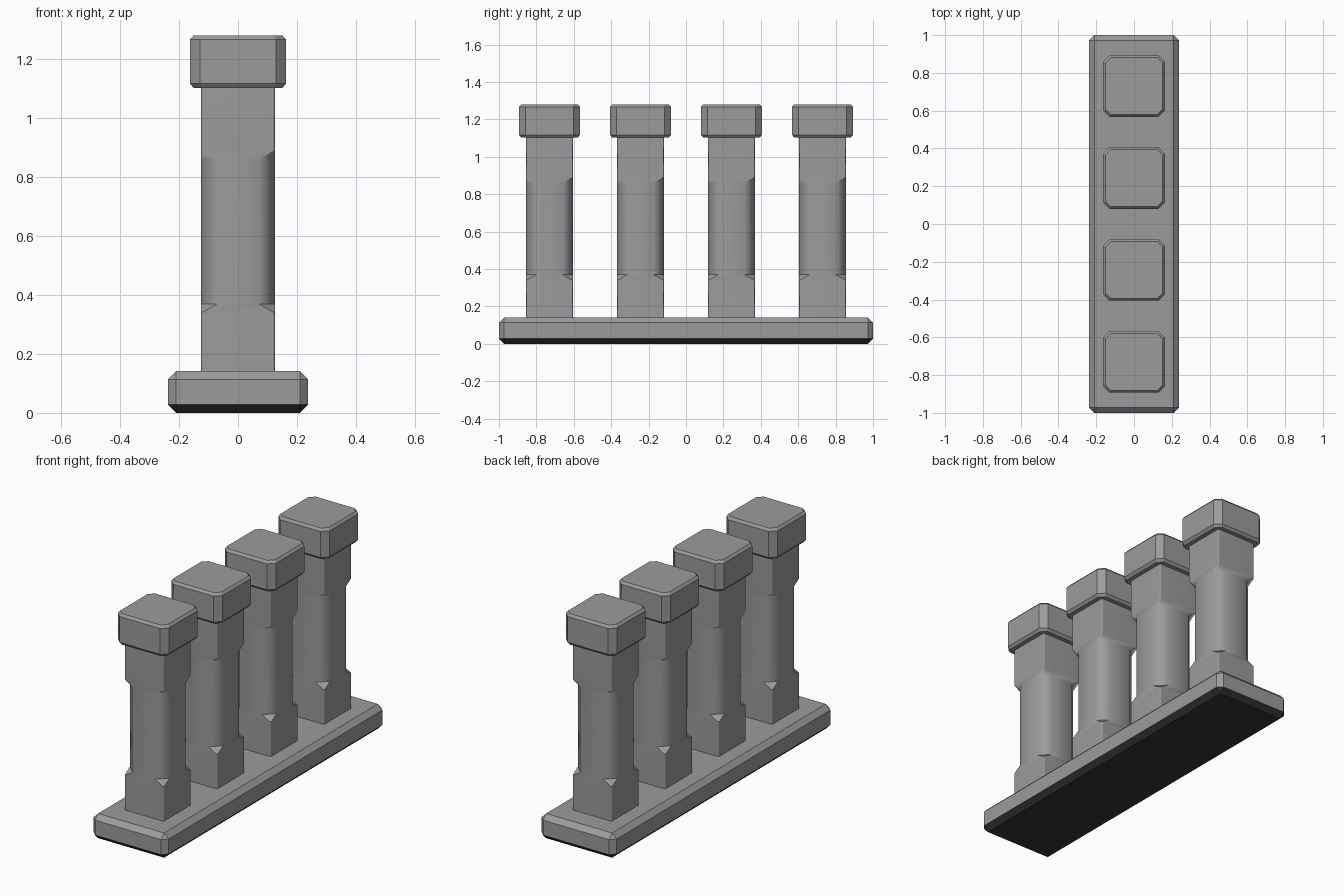
import bpy
import bmesh

cube = bpy.data.objects.get("Cube")
if cube:
    bpy.data.objects.remove(cube, do_unlink=True)


def make_material(name, value):
    mat = bpy.data.materials.new(name)
    mat.use_nodes = True
    colour = (value, value, value, 1)
    mat.diffuse_color = colour
    mat.node_tree.nodes["Principled BSDF"].inputs["Base Color"].default_value = colour
    return mat


stone = make_material("grey stone", 0.33)
dark = make_material("dark underside", 0.035)


def add_object(name, bm, materials):
    bmesh.ops.recalc_face_normals(bm, faces=bm.faces[:])
    mesh = bpy.data.meshes.new(name)
    bm.to_mesh(mesh)
    bm.free()
    for mat in materials:
        mesh.materials.append(mat)
    obj = bpy.data.objects.new(name, mesh)
    bpy.context.collection.objects.link(obj)
    return obj


def chamfered_stack(rings):
    """Loft square sections with cut corners: (height, half width, corner cut)."""
    bm = bmesh.new()
    loops = []
    for z, h, c in rings:
        k = h - c
        outline = [(h, -k), (h, k), (k, h), (-k, h),
                   (-h, k), (-h, -k), (-k, -h), (k, -h)]
        loops.append([bm.verts.new((x, y, z)) for x, y in outline])
    for low, high in zip(loops, loops[1:]):
        for i in range(len(low)):
            j = (i + 1) % len(low)
            bm.faces.new((low[i], low[j], high[j], high[i]))
    bm.faces.new(loops[0])
    bm.faces.new(loops[-1])
    return bm


# Base plinth with bevelled edges and a dark underside
bm = bmesh.new()
bmesh.ops.create_cube(bm, size=1)
bmesh.ops.scale(bm, vec=(0.476, 2.0, 0.142), verts=bm.verts[:])
bmesh.ops.translate(bm, vec=(0, 0, 0.071), verts=bm.verts[:])
bmesh.ops.bevel(bm, geom=bm.edges[:], offset=0.028, segments=1,
                affect='EDGES', profile=0.5)
bm.normal_update()
for face in bm.faces:
    face.material_index = 1 if face.normal.z < -0.3 else 0
add_object("base_plinth", bm, [stone, dark])

# Column shaft: nearly square ends, stopped chamfers in the middle
SHAFT = [(0.14, 0.126, 0.007), (0.342, 0.126, 0.007), (0.37, 0.126, 0.055),
         (0.86, 0.126, 0.055), (0.89, 0.126, 0.007), (1.107, 0.126, 0.007)]
# Capital block
CAPITAL = [(1.103, 0.151, 0.028), (1.118, 0.163, 0.034),
           (1.267, 0.163, 0.034), (1.281, 0.151, 0.028)]

for number, y in enumerate((-0.73, -0.243, 0.243, 0.73), start=1):
    shaft = add_object(f"column_shaft_{number}", chamfered_stack(SHAFT), [stone])
    capital = add_object(f"column_capital_{number}", chamfered_stack(CAPITAL), [stone])
    shaft.location.y = capital.location.y = y

    # Soft chamfers, crisp stops
    bpy.ops.object.select_all(action='DESELECT')
    shaft.select_set(True)
    bpy.context.view_layer.objects.active = shaft
    bpy.ops.object.shade_smooth_by_angle(angle=0.85)
    weighted = shaft.modifiers.new("weighted_normals", 'WEIGHTED_NORMAL')
    weighted.keep_sharp = True
